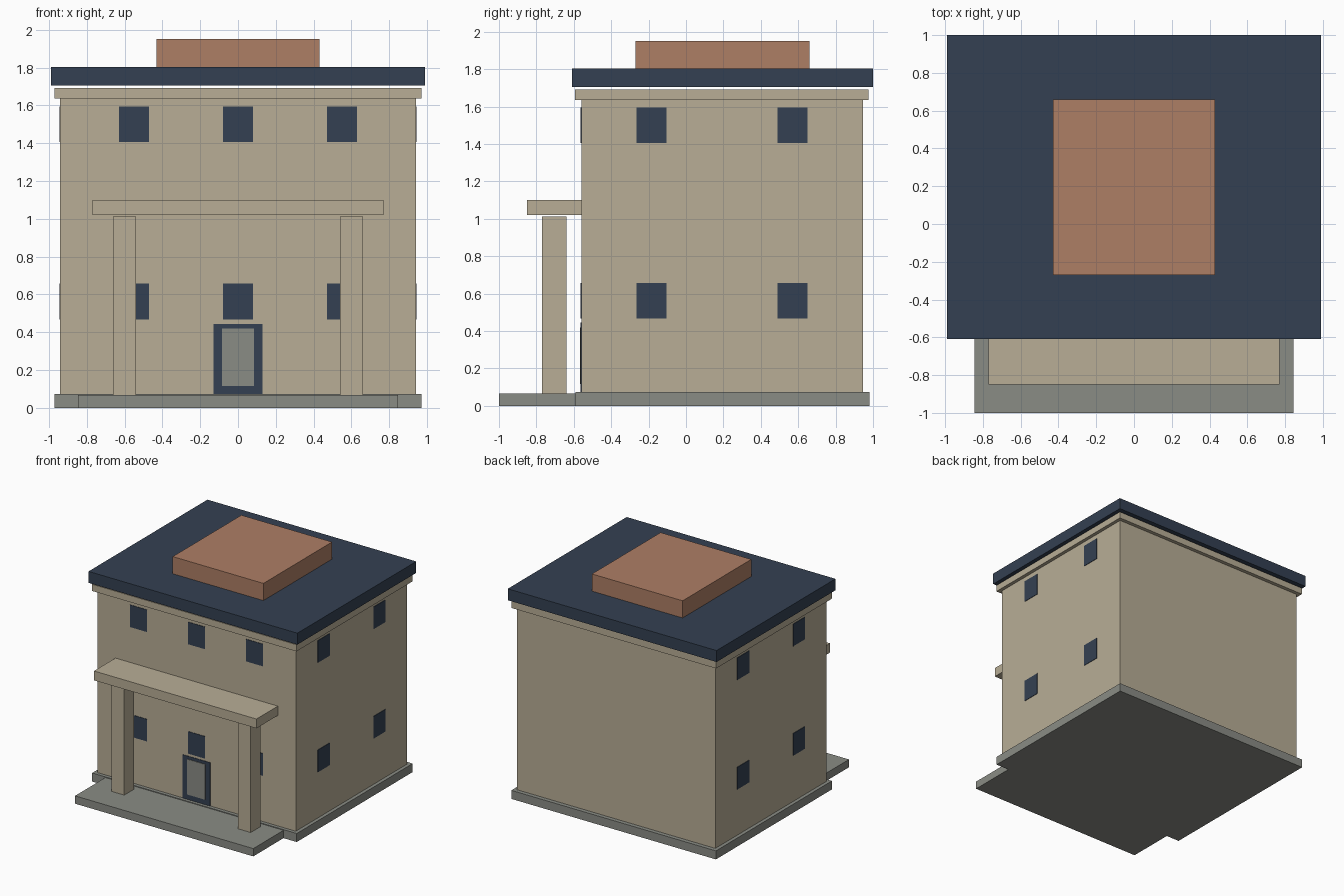
import bpy
import bmesh
from mathutils import Vector

old = bpy.data.objects.get("Cube")
if old:
    bpy.data.objects.remove(old, do_unlink=True)


def material(name, rgb):
    mat = bpy.data.materials.new(name)
    mat.use_nodes = True
    mat.diffuse_color = (*rgb, 1)
    mat.node_tree.nodes["Principled BSDF"].inputs["Base Color"].default_value = (*rgb, 1)
    return mat


beige = material("beige plaster", (0.48, 0.42, 0.305))
navy = material("navy blue", (0.034, 0.051, 0.084))
grey = material("grey stone", (0.254, 0.262, 0.235))
clay = material("terracotta", (0.423, 0.209, 0.13))


def box(name, mat, x, y, z):
    """Add a box spanning the given (low, high) ranges."""
    low, high = (Vector(corner) for corner in zip(x, y, z))
    bm = bmesh.new()
    bmesh.ops.create_cube(bm, size=1)
    bmesh.ops.scale(bm, vec=high - low, verts=bm.verts)
    mesh = bpy.data.meshes.new(name)
    bm.to_mesh(mesh)
    bm.free()
    mesh.materials.append(mat)
    obj = bpy.data.objects.new(name, mesh)
    obj.location = (low + high) / 2
    bpy.context.collection.objects.link(obj)
    return obj


def wide(half):
    return (-half, half)


FRONT, BACK, SIDE = -0.56, 0.945, 0.94
PLATE = 0.004

# Foundation and porch floor
box("foundation", grey, wide(0.97), (-0.59, 0.98), (0, 0.073))
box("porch_floor", grey, wide(0.845), (-1, -0.59), (0, 0.067))

# Walls, cornice and roof
box("walls", beige, wide(SIDE), (FRONT, BACK), (0.073, 1.635))
box("cornice", beige, wide(0.97), (-0.593, 0.977), (1.635, 1.692))
box("roof_slab", navy, wide(0.99), (-0.61, 1), (1.705, 1.803))
box("roof_block", clay, wide(0.43), (-0.27, 0.66), (1.803, 1.95))

# Porch canopy and columns
box("porch_canopy", beige, wide(0.77), (-0.85, FRONT), (1.02, 1.1))
for side, sign in (("left", 1), ("right", -1)):
    span = sorted((sign * 0.54, sign * 0.66))
    box(f"porch_column_{side}", beige, span, (-0.77, -0.64), (0.067, 1.013))

# Windows on both floors of the front and side walls
for floor, z in (("lower", (0.467, 0.657)), ("upper", (1.405, 1.595))):
    for place, x in (("right", -0.55), ("middle", 0), ("left", 0.55)):
        box(f"front_window_{floor}_{place}", navy,
            (x - 0.08, x + 0.08), (FRONT - PLATE, FRONT), z)
    for side, sign in (("left", 1), ("right", -1)):
        for place, y in (("front", -0.185), ("rear", 0.57)):
            span = sorted((sign * SIDE, sign * (SIDE + PLATE)))
            box(f"{side}_window_{floor}_{place}", navy,
                span, (y - 0.08, y + 0.08), z)

# Front door
box("door_frame", navy, wide(0.13), (FRONT - PLATE, FRONT), (0.073, 0.445))
box("door_panel", grey, wide(0.085), (FRONT - 2 * PLATE, FRONT - PLATE), (0.117, 0.42))
